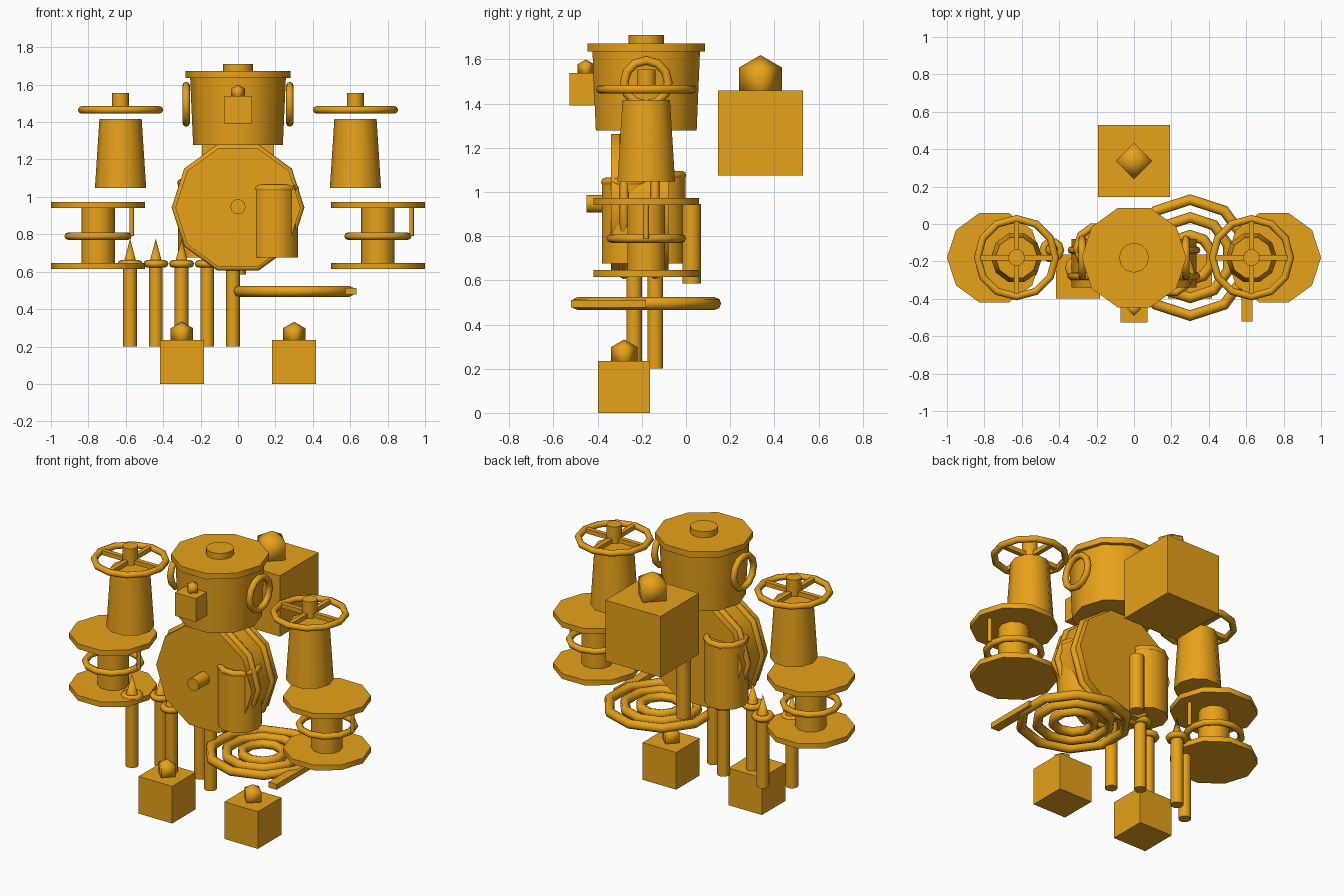
import bpy
from math import pi, radians, cos, sin

if "Cube" in bpy.data.objects:
    bpy.data.objects.remove(bpy.data.objects["Cube"])

gold = bpy.data.materials.new("gold")
gold.diffuse_color = (0.80, 0.36, 0.01, 1)
gold.use_nodes = True
gold.node_tree.nodes["Principled BSDF"].inputs["Base Color"].default_value = gold.diffuse_color
CY = -0.18  # depth of the main row of parts


def finish(name, angle=40):
    ob = bpy.context.object
    ob.name = name
    ob.data.materials.append(gold)
    if angle:
        bpy.ops.object.shade_smooth_by_angle(angle=radians(angle))
    return ob


def box(name, loc, size):
    bpy.ops.mesh.primitive_cube_add(size=1, location=loc)
    ob = finish(name, 0)
    ob.scale = size
    return ob


def turned(name, x, y, z0, z1, r0, r1=None, n=10):
    """Upright round part with a vertex on the x axis."""
    bpy.ops.mesh.primitive_cone_add(vertices=n, radius1=r0, radius2=r0 if r1 is None else r1,
                                    depth=z1 - z0, location=(x, y, (z0 + z1) / 2),
                                    rotation=(0, 0, pi / 2))
    return finish(name)


def along_y(name, x, z, y0, y1, r, n=10):
    """Round part lying along y, vertex on the x axis."""
    ob = turned(name, x, (y0 + y1) / 2, z - (y1 - y0) / 2, z + (y1 - y0) / 2, r, n=n)
    ob.rotation_euler = (pi / 2, 0, 0)
    # turn the polygon so that a corner points along x
    for v in ob.data.vertices:
        v.co.x, v.co.y = v.co.y, -v.co.x
    return ob


def ring(name, loc, major, minor, n=12, rot=(0, 0, 0)):
    bpy.ops.mesh.primitive_torus_add(major_segments=n, minor_segments=8, major_radius=major,
                                     minor_radius=minor, location=loc, rotation=rot)
    return finish(name, 50)


def lantern(name, x, y, z, s):
    """Cube standing at z with a gem sunk into its top."""
    box(name + "_box", (x, y, z + s / 2), (s, s, s))
    bpy.ops.mesh.primitive_uv_sphere_add(segments=4, ring_count=2, radius=0.294 * s,
                                         location=(x, y, z + 1.12 * s))
    finish(name + "_gem", 179)


# Pot head with lid, knob and side rings
turned("pot_body", 0, CY, 1.278, 1.64, 0.24, 0.256)
turned("pot_lid", 0, CY, 1.635, 1.672, 0.28)
turned("lid_knob", 0, CY, 1.67, 1.71, 0.08, n=12)
for s in (-1, 1):
    ring("pot_handle", (s * 0.277, CY, 1.495), 0.10, 0.02, rot=(0, pi / 2, 0))
lantern("face_lantern", 0, -0.453, 1.392, 0.147)

# Drum torso with hoops and a front tap
along_y("drum_body", 0, 0.943, -0.34, -0.08, 0.335)
for y in (-0.28, -0.14):
    hoop = ring("drum_hoop", (0, y, 0.943), 0.335, 0.02, 10, (pi / 2, 0, 0))
along_y("drum_tap", 0, 0.947, -0.45, -0.33, 0.041)

# Mugs at the waist
for x, y, z in ((0.193, -0.258, 0), (-0.193, -0.125, 0.02)):
    turned("mug_body", x, y, 0.677, 1.05 + z, 0.128)
    ring("mug_rim", (x, y, 1.045 + z * 1.5), 0.113, 0.02, 10)
turned("back_tube", 0, 0.025, 0.585, 0.945, 0.044)

# Lanterns: back pack and feet
lantern("pack_lantern", 0, 0.337, 1.075, 0.385)
for s in (-1, 1):
    lantern("foot_lantern", s * 0.3, -0.28, 0, 0.235)

# Arms: capstan with hand wheel above, reel below
for s in (-1, 1):
    x = s * 0.628
    turned("capstan", x, CY, 1.047, 1.416, 0.137, 0.113)
    ring("hand_wheel", (x, CY, 1.465), 0.208, 0.02)
    turned("wheel_hub", x, CY, 1.448, 1.555, 0.045)
    box("wheel_spoke_x", (x, CY, 1.465), (0.40, 0.028, 0.028))
    box("wheel_spoke_y", (x, CY, 1.465), (0.028, 0.40, 0.028))

    x = s * 0.748
    turned("reel_core", x, CY, 0.63, 0.96, 0.09)
    for z in (0.614, 0.94):
        turned("reel_flange", x, CY, z, z + 0.033, 0.252)
    ring("reel_rope", (x, CY, 0.79), 0.16, 0.02)
    turned("rope_end", x + 0.18, CY, 0.79, 0.95, 0.012)

# Candles in a zigzag row
for i in range(5):
    x = -0.577 + i * 0.1375
    y = -0.235 if i % 2 == 0 else -0.14
    turned("candle", x, y, 0.2, 0.65, 0.037)
    ring("candle_collar", (x, y, 0.642), 0.047, 0.02, 10)
    turned("candle_flame", x, y, 0.645, 0.777, 0.035, 0)

# Coiled hose with its nozzle
for r in (0.31, 0.215, 0.12):
    ring("hose_coil", (0.3, CY, 0.495), r, 0.029, 10, (0, 0, pi / 2))
box("hose_nozzle", (0.605, -0.35, 0.495), (0.058, 0.34, 0.034))
